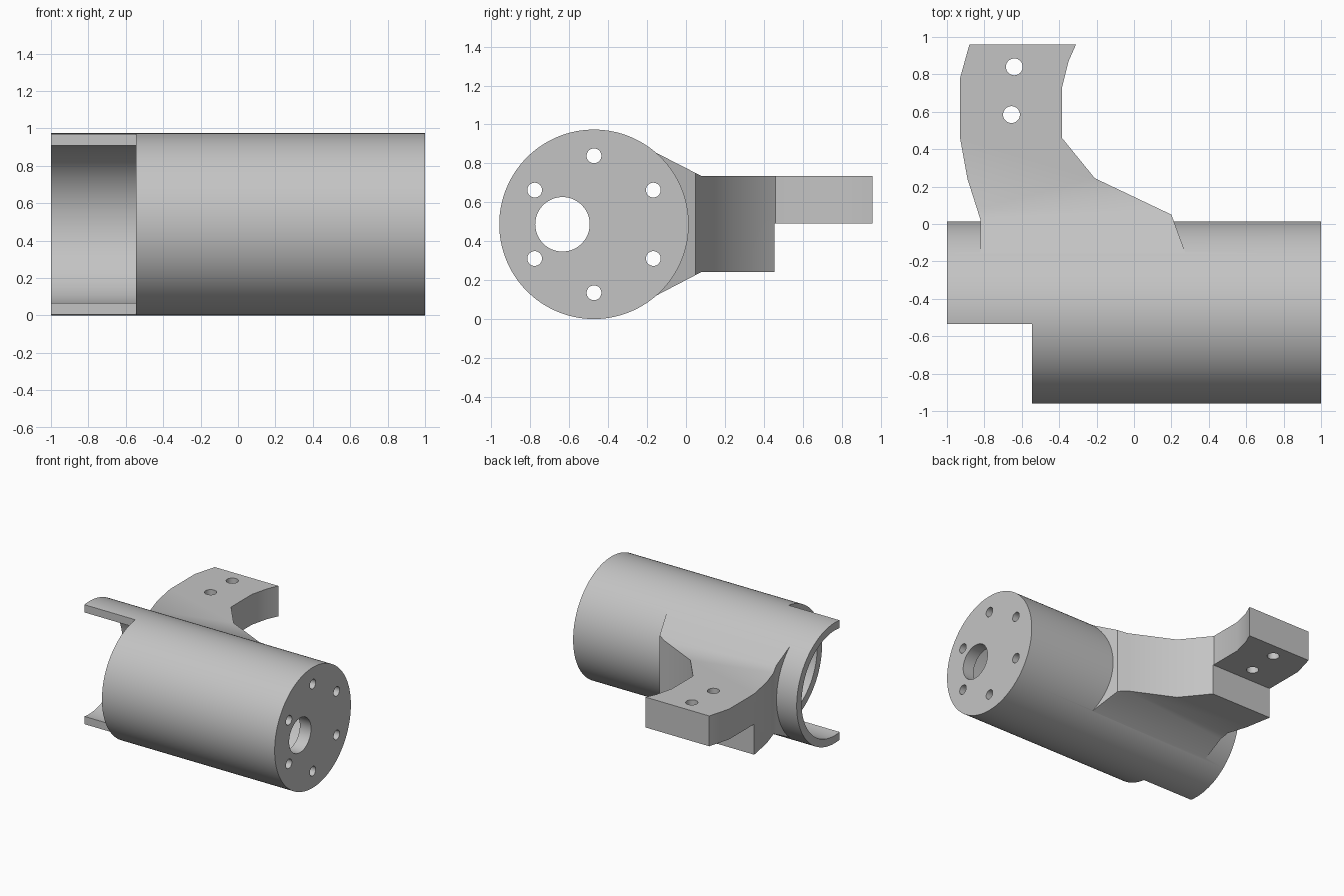
import bpy, math
from mathutils import Matrix, Vector

if "Cube" in bpy.data.objects:
    bpy.data.objects.remove(bpy.data.objects["Cube"], do_unlink=True)

AXIS_Y, AXIS_Z, OUTER, BORE = -0.473, 0.487, 0.487, 0.425

grey = bpy.data.materials.new("plain grey")
grey.use_nodes = True
colour = (0.55, 0.55, 0.55, 1)
grey.diffuse_color = colour
grey.node_tree.nodes["Principled BSDF"].inputs["Base Color"].default_value = colour


def prism(name, outline, axis, start, end):
    """Extrude a closed outline along x (outline in y, z) or z (outline in x, y)."""
    def place(p, h):
        return (h, p[0], p[1]) if axis == "x" else (p[0], p[1], h)
    n = len(outline)
    verts = [place(p, h) for h in (start, end) for p in outline]
    faces = [tuple(reversed(range(n))), tuple(range(n, 2 * n))]
    faces += [(i, (i + 1) % n, (i + 1) % n + n, i + n) for i in range(n)]
    mesh = bpy.data.meshes.new(name)
    mesh.from_pydata(verts, [], faces)
    mesh.materials.append(grey)
    obj = bpy.data.objects.new(name, mesh)
    bpy.context.collection.objects.link(obj)
    return obj


def rod(name, centre, radius, axis, start, end, sides=32):
    ring = [(centre[0] + radius * math.cos(2 * math.pi * i / sides),
             centre[1] + radius * math.sin(2 * math.pi * i / sides)) for i in range(sides)]
    return prism(name, ring, axis, start, end)


def combine(target, tool, operation):
    """Apply one boolean and discard the tool."""
    tool.hide_render = True
    mod = target.modifiers.new("boolean", "BOOLEAN")
    mod.operation, mod.object, mod.solver = operation, tool, "EXACT"
    bpy.context.view_layer.update()
    graph = bpy.context.evaluated_depsgraph_get()
    mesh = bpy.data.meshes.new_from_object(target.evaluated_get(graph))
    target.modifiers.clear()
    target.data = mesh
    bpy.data.objects.remove(tool, do_unlink=True)


# Curved arm: plan outline trimmed by a stepped, flared side profile
plan = [(-0.82, -0.25), (0.31, -0.25), (0.20, 0.05), (-0.21, 0.245), (-0.385, 0.46),
        (-0.385, 0.73), (-0.35, 0.87), (-0.31, 0.96), (-0.88, 0.96), (-0.93, 0.78),
        (-0.93, 0.46), (-0.89, 0.24), (-0.82, 0.02)]
side = [(-0.25, 0.07), (0.08, 0.242), (0.455, 0.242), (0.455, 0.49),
        (1.1, 0.49), (1.1, 0.735), (0.08, 0.735), (-0.25, 0.904)]
arm = prism("arm", plan, "z", -0.1, 1.1)
combine(arm, prism("arm_profile", side, "x", -1.2, 0.6), "INTERSECT")
for x, y in ((-0.64, 0.84), (-0.655, 0.585)):
    combine(arm, rod("arm_hole", (x, y), 0.045, "z", 0.3, 0.9), "DIFFERENCE")

# Motor tube joined to the arm, then hollowed, leaving an end plate
body = rod("tube_with_arm", (AXIS_Y, AXIS_Z), OUTER, "x", -1, 1, 128)
combine(body, arm, "UNION")
combine(body, rod("bore", (AXIS_Y, AXIS_Z), BORE, "x", -1.2, 0.9, 128), "DIFFERENCE")

# Front cutaway at the open end
notch = [(-1.2, -0.2), (-0.535, -0.2), (-0.535, 1.2), (-1.2, 1.2)]
combine(body, prism("notch", notch, "x", -1.2, -0.545), "DIFFERENCE")

# Shaft opening and bolt circle in the end plate
combine(body, rod("shaft_hole", (-0.635, AXIS_Z), 0.14, "x", 0.8, 1.1, 48), "DIFFERENCE")
for i in range(6):
    a = math.radians(30 + 60 * i)
    spot = (AXIS_Y + 0.352 * math.cos(a), AXIS_Z + 0.352 * math.sin(a))
    combine(body, rod("bolt_hole", spot, 0.038, "x", 0.8, 1.1), "DIFFERENCE")

# Smooth the curved surfaces and keep the edges crisp
bpy.ops.object.select_all(action="DESELECT")
body.select_set(True)
bpy.context.view_layer.objects.active = body
bpy.ops.object.shade_smooth_by_angle(angle=math.radians(30))
